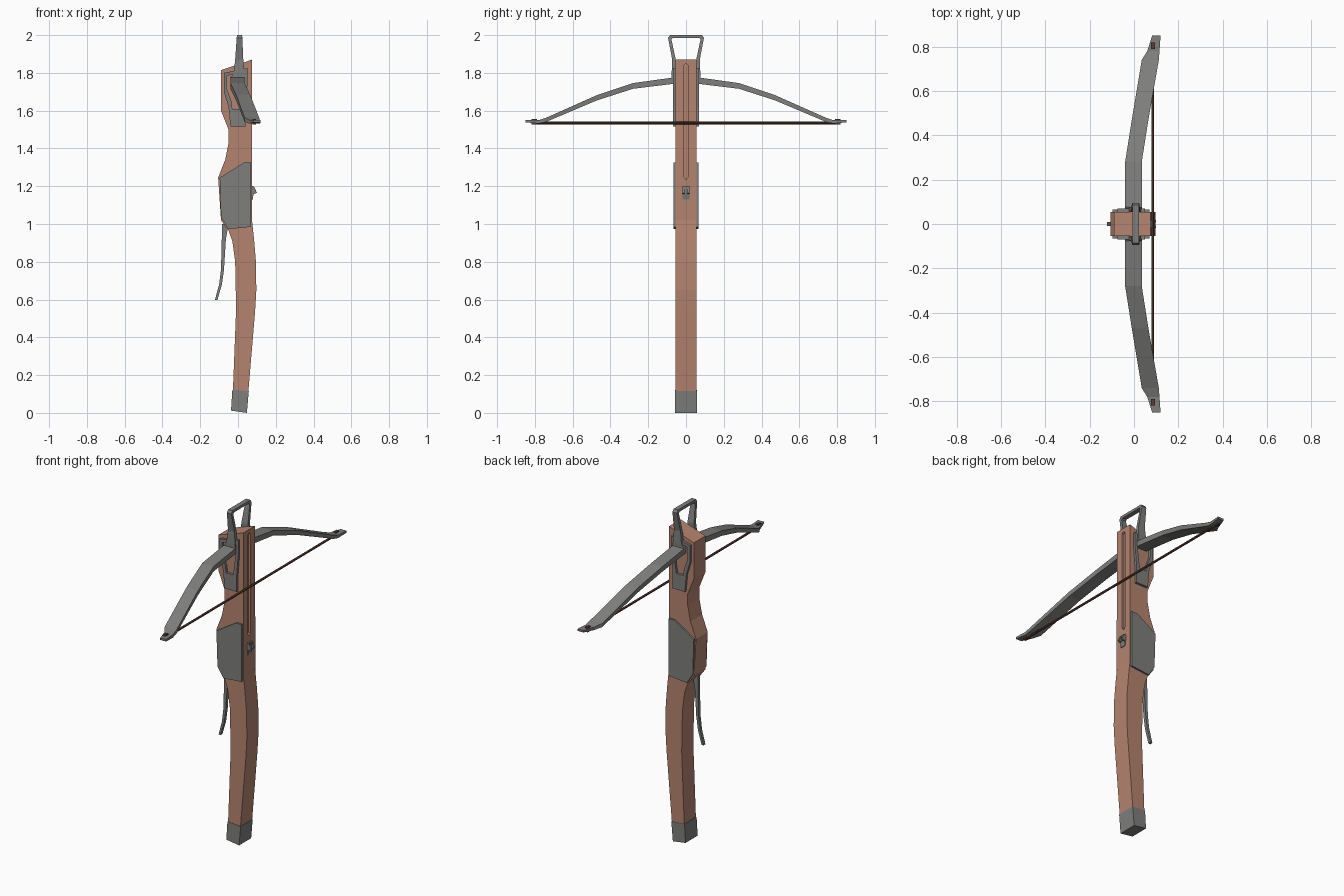
import bpy, bmesh
from mathutils import Vector

cube = bpy.data.objects.get("Cube")
if cube:
    bpy.data.objects.remove(cube, do_unlink=True)


def material(name, rgb):
    m = bpy.data.materials.new(name)
    m.use_nodes = True
    m.diffuse_color = (*rgb, 1)
    bsdf = m.node_tree.nodes["Principled BSDF"]
    bsdf.inputs["Base Color"].default_value = (*rgb, 1)
    bsdf.inputs["Roughness"].default_value = 0.8
    return m


WOOD = material("warm wood", (0.46, 0.23, 0.16))
STEEL = material("grey steel", (0.21, 0.21, 0.205))
CORD = material("dark brown cord", (0.11, 0.045, 0.032))


def finish(name, bm, mat, mirror=False):
    bmesh.ops.recalc_face_normals(bm, faces=bm.faces)
    mesh = bpy.data.meshes.new(name)
    bm.to_mesh(mesh)
    bm.free()
    mesh.materials.append(mat)
    obj = bpy.data.objects.new(name, mesh)
    bpy.context.collection.objects.link(obj)
    if mirror:
        mod = obj.modifiers.new("Mirror", "MIRROR")
        mod.use_axis = (False, True, False)
    return obj


def loft(name, sections, mat, mirror=False, cap_start=True):
    """Skin matching rings of points and close the ends."""
    bm = bmesh.new()
    rings = [[bm.verts.new(p) for p in s] for s in sections]
    n = len(rings[0])
    for a, b in zip(rings, rings[1:]):
        for i in range(n):
            j = (i + 1) % n
            bm.faces.new((a[i], a[j], b[j], b[i]))
    if cap_start:
        bm.faces.new(rings[0])
    bm.faces.new(rings[-1])
    return finish(name, bm, mat, mirror)


def slab(name, profile, y0, y1, mat, mirror=False):
    """Extrude an x-z outline along y."""
    return loft(name, [[(x, y, z) for x, z in profile] for y in (y0, y1)], mat, mirror)


# Wooden stock
stock = slab("stock", [
    (-0.027, 0.115), (0.055, 0.115), (0.09, 0.53), (0.097, 0.65), (0.095, 0.8),
    (0.085, 0.92), (0.074, 1.02), (0.074, 1.87), (-0.09, 1.815), (-0.09, 1.6),
    (-0.05, 1.5), (-0.05, 1.43), (-0.068, 1.34), (-0.105, 1.245), (-0.09, 1.02),
    (-0.05, 0.965), (-0.03, 0.91), (-0.015, 0.8), (-0.01, 0.55)], -0.055, 0.055, WOOD)

# Bolt groove with pointed ends, cut into the stock
groove = [(-0.012, 1.25), (0, 1.235), (0.012, 1.25), (0.012, 1.84), (0, 1.85), (-0.012, 1.84)]
cutter = loft("groove_cutter", [[(x, y, z) for y, z in groove] for x in (0.062, 0.1)], WOOD)
cutter.hide_render = True
cutter.hide_viewport = True
cut = stock.modifiers.new("Groove", "BOOLEAN")
cut.operation = "DIFFERENCE"
cut.object = cutter

# Steel butt cap and grip plates
slab("butt_cap", [(-0.037, 0.012), (0.047, 0), (0.057, 0.115), (-0.03, 0.122)],
     -0.057, 0.057, STEEL)
slab("grip_plate", [(-0.097, 1.245), (0.03, 1.325), (0.07, 1.325), (0.07, 0.985),
                    (-0.05, 0.973), (-0.09, 1.035)], 0.053, 0.065, STEEL, True)

# Open side frames around the bow mount
outer = [(-0.075, 1.8), (0.05, 1.825), (0.05, 1.74), (0.04, 1.62),
         (0.04, 1.515), (-0.04, 1.515), (-0.05, 1.62), (-0.075, 1.7)]
inner = [(-0.057, 1.785), (0.032, 1.805), (0.032, 1.74), (0.022, 1.65),
         (0.015, 1.61), (-0.03, 1.61), (-0.035, 1.65), (-0.057, 1.71)]
bm = bmesh.new()
loops = [[bm.verts.new((x, y, z)) for x, z in ring]
         for ring, y in ((outer, 0.053), (outer, 0.069), (inner, 0.069), (inner, 0.053))]
for k in range(4):
    a, b = loops[k], loops[(k + 1) % 4]
    for i in range(8):
        j = (i + 1) % 8
        bm.faces.new((a[i], a[j], b[j], b[i]))
finish("side_frame", bm, STEEL, True)

# Bow limbs: y, x range, top height, thickness
limb = [(0, -0.04, 0.035, 1.785, 0.035), (0.28, -0.04, 0.035, 1.746, 0.03),
        (0.47, -0.01, 0.065, 1.683, 0.028), (0.74, 0.035, 0.112, 1.563, 0.022),
        (0.78, 0.06, 0.115, 1.55, 0.018), (0.85, 0.082, 0.12, 1.55, 0.012)]
loft("bow_limbs", [[(a, y, z), (b, y, z), (b, y, z - t), (a, y, z - t)]
                   for y, a, b, z, t in limb], STEEL, True, False)

# Foot stirrup: outer y and z, inner y and z, x range
stirrup = [(0, 2, 0, 1.984, -0.006, 0.022), (0.085, 2, 0.07, 1.984, -0.006, 0.022),
           (0.095, 1.985, 0.077, 1.977, -0.007, 0.023),
           (0.073, 1.87, 0.054, 1.87, -0.015, 0.028),
           (0.076, 1.8, 0.054, 1.8, -0.023, 0.033),
           (0.076, 1.77, 0.054, 1.77, -0.041, 0.037)]
loft("foot_stirrup", [[(a, yo, zo), (b, yo, zo), (b, yi, zi), (a, yi, zi)]
                      for yo, zo, yi, zi, a, b in stirrup], STEEL, True, False)

# Bowstring and its tip loops
bpy.ops.mesh.primitive_cylinder_add(vertices=6, radius=0.007, depth=1.58,
                                    location=(0.085, 0, 1.535), rotation=(1.5708, 0, 0))
string = bpy.context.object
string.name = "bowstring"
string.data.materials.append(CORD)
slab("string_loop", [(0.076, 1.528), (0.094, 1.528), (0.094, 1.557), (0.076, 1.557)],
     0.79, 0.818, CORD, True)

# Release nut: base with two hooked prongs
slab("nut_base", [(0.06, 1.13), (0.078, 1.13), (0.083, 1.165), (0.083, 1.2), (0.06, 1.2)],
     -0.018, 0.018, STEEL)
slab("nut_prong", [(0.07, 1.195), (0.087, 1.195), (0.1, 1.165), (0.088, 1.16), (0.07, 1.16)],
     0.007, 0.019, STEEL, True)

# Curved trigger lever
lever = [(-0.085, -0.05, 1.0), (-0.086, -0.064, 0.92), (-0.09, -0.074, 0.76),
         (-0.1, -0.085, 0.68), (-0.122, -0.109, 0.598)]
loft("trigger_lever", [[(a, -0.009, z), (b, -0.009, z), (b, 0.009, z), (a, 0.009, z)]
                       for a, b, z in lever], STEEL)
